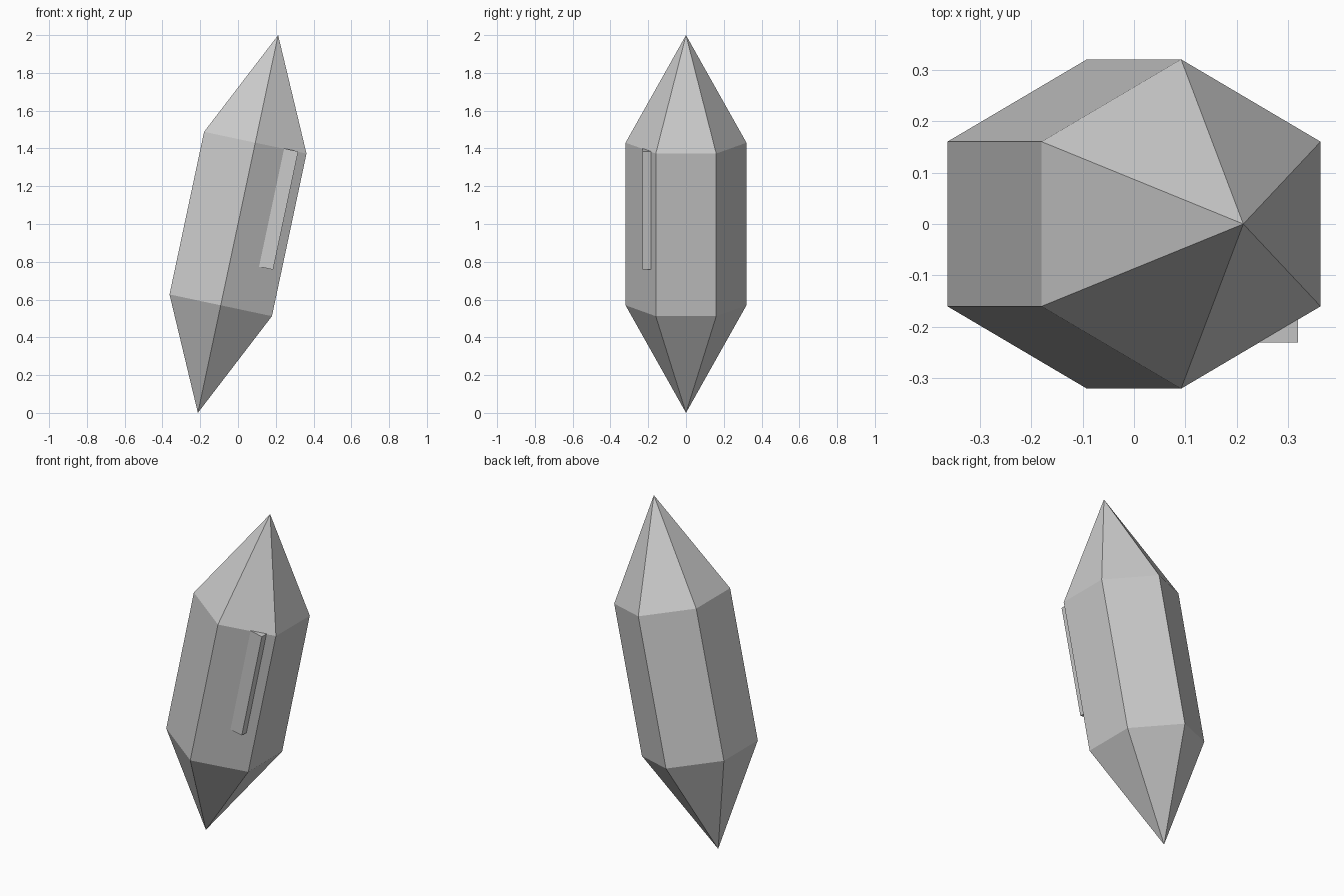
import bpy, bmesh
from math import radians, sin, cos, pi
from mathutils import Matrix

if "Cube" in bpy.data.objects:
    bpy.data.objects.remove(bpy.data.objects["Cube"])

TILT = Matrix.Translation((0, 0, 1)) @ Matrix.Rotation(radians(12), 4, 'Y')


def add_object(name, bm):
    """Tilt the upright mesh, then link it as a flat-shaded object."""
    bm.transform(TILT)
    bmesh.ops.recalc_face_normals(bm, faces=bm.faces)
    mesh = bpy.data.meshes.new(name)
    bm.to_mesh(mesh)
    bm.free()
    obj = bpy.data.objects.new(name, mesh)
    bpy.context.collection.objects.link(obj)
    return obj


# Double-pointed hexagonal crystal, built upright around the origin
SIDES, RADIUS, HALF_BODY, HALF_LENGTH = 6, 0.32, 0.44, 1.022
bm = bmesh.new()
angles = [radians(30) + i * 2 * pi / SIDES for i in range(SIDES)]
low, high = [[bm.verts.new((RADIUS * cos(a), RADIUS * sin(a), z)) for a in angles]
             for z in (-HALF_BODY, HALF_BODY)]
bottom_tip = bm.verts.new((0, 0, -HALF_LENGTH))
top_tip = bm.verts.new((0, 0, HALF_LENGTH))
for i in range(SIDES):
    j = (i + 1) % SIDES
    bm.faces.new((low[i], low[j], high[j], high[i]))
    bm.faces.new((high[i], high[j], top_tip))
    bm.faces.new((low[j], low[i], bottom_tip))
add_object("crystal", bm)

# Thin raised strip, half sunk into the front right facet
bm = bmesh.new()
bmesh.ops.create_cube(bm, size=1, matrix=Matrix.Translation((0.182, -0.2, 0.122))
                      @ Matrix.Diagonal((0.1, 0.06, 0.64, 1)))
add_object("facet_strip", bm)
